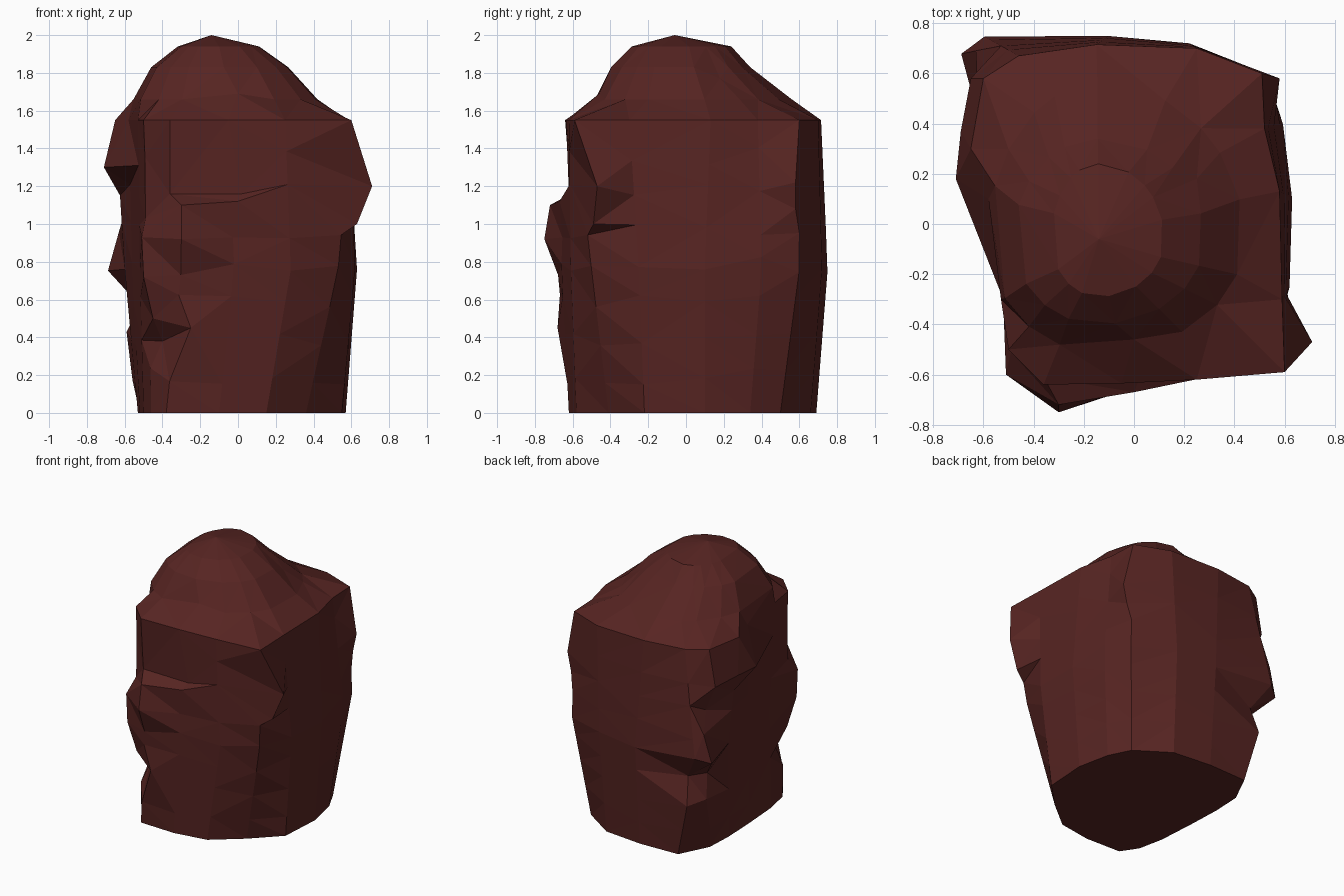
import bpy, bmesh, math, random

if "Cube" in bpy.data.objects:
    bpy.data.objects.remove(bpy.data.objects["Cube"])

random.seed(4)

# Outlines of the boulder at the foot, middle and rim (16 matching columns, from front left, anticlockwise)
BASE = [(-.38, -.61), (-.1, -.62), (.15, -.58), (.36, -.41), (.55, -.22), (.57, .1), (.52, .34), (.44, .5),
        (.2, .66), (-.1, .69), (-.41, .68), (-.52, .46), (-.53, .25), (-.52, 0), (-.5, -.3), (-.46, -.49)]
MID = [(-.3, -.68), (-.02, -.66), (.28, -.61), (.53, -.5), (.62, -.25), (.63, .1), (.6, .4), (.53, .6),
       (.22, .72), (-.1, .75), (-.6, .75), (-.69, .68), (-.6, .35), (-.56, .05), (-.52, -.25), (-.47, -.5)]
RIM = [(-.36, -.64), (-.05, -.635), (.25, -.62), (.6, -.59), (.59, -.3), (.58, .13), (.52, .38), (.51, .6),
       (.25, .7), (-.15, .715), (-.46, .67), (-.6, .58), (-.65, .3), (-.58, .1), (-.53, -.3), (-.5, -.5)]
HEIGHT = 1.55
N = len(RIM)

# Sculpted points by (ring, column): ledges, notches and spikes
SCULPT = {
    # jutting ledge on the front
    (5, 0): (-.3, -.75, .92), (6, 0): (-.3, -.72, 1.1), (6, 1): (0, -.67, 1.12),
    (7, 0): (-.36, -.61, 1.16), (7, 1): (.02, -.62, 1.16),
    # front left: spike beside the ledge, notch below it
    (6, 15): (-.49, -.51, 1.03), (5, 15): (-.51, -.6, .93), (4, 15): (-.5, -.6, .72), (3, 15): (-.45, -.56, .5),
    (2, 0): (-.25, -.68, .45), (2, 15): (-.4, -.48, .38),
    # right shoulder
    (7, 3): (.71, -.47, 1.2), (6, 3): (.63, -.49, 1.0),
    # back right overhang
    (7, 7): (.58, .58, 1.22), (6, 7): (.55, .58, 1.08),
    # left bulge
    (7, 12): (-.69, .37, 1.3), (7, 13): (-.71, .18, 1.3),
    # spike and undercut at back left
    (7, 11): (-.65, .58, 1.28), (6, 11): (-.57, .58, 1.09), (5, 11): (-.63, .69, .96),
    (3, 10): (-.48, .66, .6), (3, 11): (-.52, .49, .57), (2, 11): (-.59, .6, .43),
    # dents in the dome
    (10, 6): (.25, .18, 1.77), (9, 1): (0, -.46, 1.69),
}


def body_point(col, z):
    """Blend the three outlines at height z."""
    lo, hi, t = (BASE, MID, z / .76) if z < .76 else (MID, RIM, (z - .76) / .79)
    return [a + (b - a) * t for a, b in zip(lo[col], hi[col])]


def dome_point(col, x0, x1, y0, y1):
    """Point on a lopsided ellipse in the direction of a rim column."""
    cx, cy = -.14, -.06
    a = math.atan2(RIM[col][1] - cy, RIM[col][0] - cx)
    c, s = math.cos(a), math.sin(a)
    return (cx + c * (x1 - cx if c > 0 else cx - x0),
            cy + s * (y1 - cy if s > 0 else cy - y0))


rings = []
# Body rings
for i in range(9):
    ring = []
    for c in range(N):
        z = HEIGHT * i / 8 + (random.uniform(-.05, .05) if 0 < i < 8 else 0)
        ring.append((*body_point(c, z), z))
    rings.append(ring)
# Dome rings
for z, box in ((1.66, (-.58, .44, -.51, .56)), (1.83, (-.48, .28, -.4, .34)), (1.94, (-.33, .12, -.29, .24))):
    rings.append([(*dome_point(c, *box), z) for c in range(N)])
for (r, c), p in SCULPT.items():
    rings[r][c] = p

# Skin the rings, close the foot and the top
bm = bmesh.new()
verts = [[bm.verts.new(p) for p in ring] for ring in rings]
apex = bm.verts.new((-.14, -.06, 2))
for a, b in zip(verts, verts[1:]):
    for c in range(N):
        d = (c + 1) % N
        bm.faces.new((a[c], a[d], b[d], b[c]))
for c in range(N):
    bm.faces.new((verts[-1][c], verts[-1][(c + 1) % N], apex))
foot = bm.faces.new(verts[0][::-1])
bmesh.ops.triangulate(bm, faces=[f for f in bm.faces if f != foot])
bmesh.ops.recalc_face_normals(bm, faces=bm.faces[:])

mesh = bpy.data.meshes.new("boulder")
bm.to_mesh(mesh)
bm.free()
mat = bpy.data.materials.new("red_brown_stone")
mat.diffuse_color = (.095, .018, .016, 1)
mat.use_nodes = True
mat.node_tree.nodes["Principled BSDF"].inputs["Base Color"].default_value = mat.diffuse_color
mesh.materials.append(mat)
bpy.context.collection.objects.link(bpy.data.objects.new("boulder", mesh))
